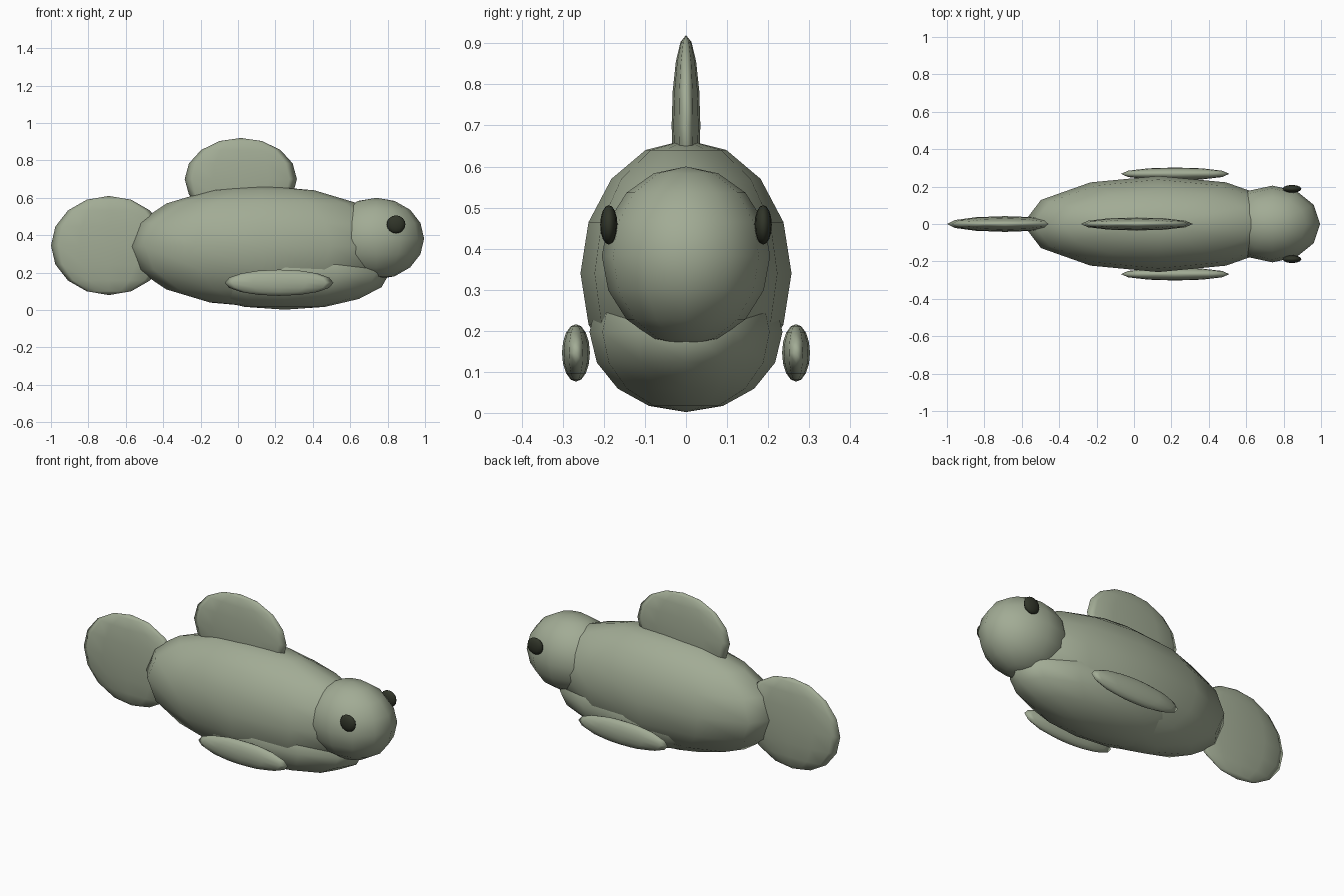
import bpy

if "Cube" in bpy.data.objects:
    bpy.data.objects.remove(bpy.data.objects["Cube"])


def material(name, colour):
    m = bpy.data.materials.new(name)
    m.diffuse_color = (*colour, 1)
    m.use_nodes = True
    m.node_tree.nodes["Principled BSDF"].inputs["Base Color"].default_value = m.diffuse_color
    return m


skin = material("sage green", (0.36, 0.41, 0.30))
dark = material("dark green", (0.03, 0.035, 0.022))


def ellipsoid(name, centre, radii, mat):
    """Smooth 12 x 8 sphere stretched to the given half sizes."""
    bpy.ops.mesh.primitive_uv_sphere_add(segments=12, ring_count=8, radius=1, location=centre)
    ob = bpy.context.object
    ob.name = name
    ob.scale = radii
    bpy.ops.object.transform_apply(location=False, rotation=False, scale=True)
    bpy.ops.object.shade_smooth()
    ob.data.materials.append(mat)
    return ob


# Torso, belly and head
ellipsoid("body", (0.13, 0, 0.34), (0.725, 0.257, 0.325), skin)
ellipsoid("belly", (0.25, 0, 0.197), (0.56, 0.235, 0.195), skin)
ellipsoid("head", (0.74, 0, 0.382), (0.255, 0.205, 0.218), skin)

# Thin fins on the centre line
ellipsoid("tail_fin", (-0.69, 0, 0.345), (0.31, 0.042, 0.265), skin)
ellipsoid("back_fin", (0.015, 0, 0.70), (0.30, 0.035, 0.22), skin)

# Mirrored side fins and eyes
for label, s in (("right", -1), ("left", 1)):
    ellipsoid(label + "_side_fin", (0.22, s * 0.268, 0.146), (0.29, 0.034, 0.07), skin)
    ellipsoid(label + "_eye", (0.845, s * 0.188, 0.458), (0.05, 0.021, 0.048), dark)
